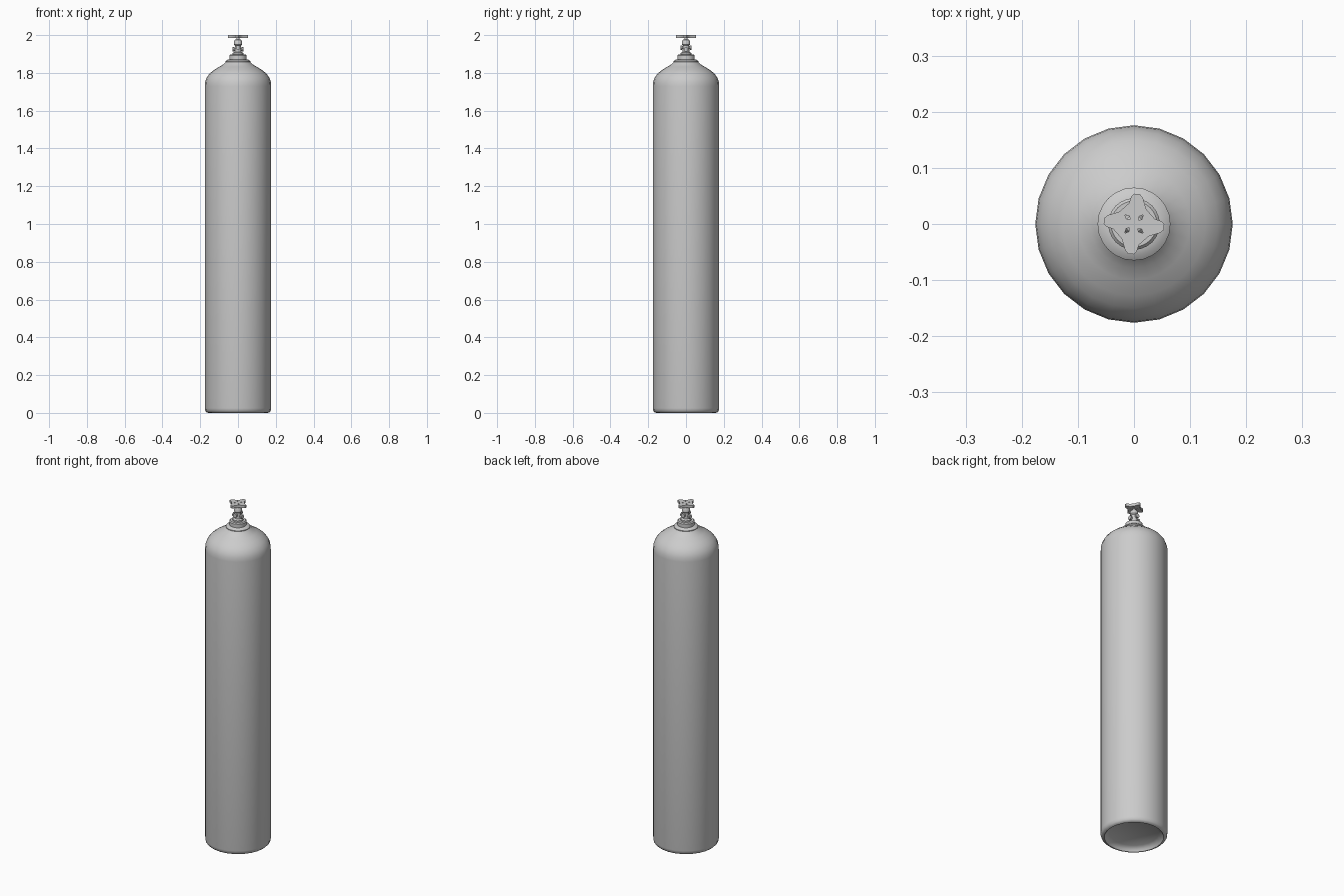
import bpy, bmesh, math
from mathutils import Matrix

if "Cube" in bpy.data.objects:
    bpy.data.objects.remove(bpy.data.objects["Cube"])


def finish(obj, angle=35):
    bpy.ops.object.select_all(action='DESELECT')
    obj.select_set(True)
    bpy.context.view_layer.objects.active = obj
    bpy.ops.object.shade_smooth_by_angle(angle=math.radians(angle))


def lathe(name, profile, sides, matrix=Matrix()):
    """Revolve (radius, height) points around z; zero radius closes an end."""
    bm = bmesh.new()
    verts = [bm.verts.new((r, 0, z)) for r, z in profile]
    edges = [bm.edges.new(p) for p in zip(verts, verts[1:])]
    bmesh.ops.spin(bm, geom=verts + edges, cent=(0, 0, 0), axis=(0, 0, 1),
                   angle=math.tau, steps=sides, use_merge=False)
    bmesh.ops.remove_doubles(bm, verts=bm.verts, dist=0.0001)
    bmesh.ops.recalc_face_normals(bm, faces=bm.faces)
    bm.transform(matrix)
    mesh = bpy.data.meshes.new(name)
    bm.to_mesh(mesh)
    bm.free()
    obj = bpy.data.objects.new(name, mesh)
    bpy.context.collection.objects.link(obj)
    finish(obj)
    return obj


# Tank with recessed base, straight wall and flared shoulder
lathe("tank", [(0, 0.03), (0.13, 0.025), (0.15, 0.012), (0.156, 0), (0.165, 0.002),
               (0.173, 0.01), (0.176, 0.025), (0.176, 1.73), (0.174, 1.752),
               (0.166, 1.775), (0.15, 1.797), (0.128, 1.815), (0.1, 1.832),
               (0.078, 1.845), (0.064, 1.86), (0, 1.86)], 24)

# Stepped neck collar
lathe("neck_collar", [(0, 1.855), (0.065, 1.855), (0.065, 1.863), (0.055, 1.87),
                      (0.046, 1.872), (0.046, 1.893), (0.041, 1.898), (0, 1.898)], 24)

# Valve body with a bulge and packing nut
lathe("valve_body", [(0, 1.89), (0.03, 1.89), (0.028, 1.905), (0.018, 1.911),
                     (0.017, 1.945), (0.022, 1.951), (0.022, 1.965), (0.016, 1.975),
                     (0.008, 1.978), (0.008, 1.99), (0, 1.99)], 12)

# Side outlets on the valve
for i in range(4):
    height = 1.934 if i % 2 else 1.924
    place = (Matrix.Translation((0, 0, height)) @ Matrix.Rotation(i * math.pi / 2, 4, 'Z')
             @ Matrix.Rotation(math.pi / 2, 4, 'Y'))
    lathe(f"valve_outlet_{i + 1}", [(0, 0.01), (0.008, 0.01), (0.008, 0.02), (0.012, 0.022),
                                    (0.012, 0.03), (0, 0.03)], 10, place)

# Four-lobed handwheel with slots, as a filled and extruded outline
curve = bpy.data.curves.new("handwheel", 'CURVE')
curve.dimensions = '2D'
curve.fill_mode = 'BOTH'
curve.extrude = 0.0075


def add_outline(points):
    spline = curve.splines.new('POLY')
    spline.points.add(len(points) - 1)
    for p, (x, y) in zip(spline.points, points):
        p.co = (x, y, 0, 1)
    spline.use_cyclic_u = True


def turned(points, a):
    return [(x * math.cos(a) - y * math.sin(a), x * math.sin(a) + y * math.cos(a))
            for x, y in points]


lobe = [(0.022, 0.026), (0.016, 0.046), (0.011, 0.053), (0, 0.054), (-0.005, 0.049),
        (-0.009, 0.037), (-0.018, 0.029)]
slot = [(0.011, -0.002), (0.016, -0.004), (0.023, 0), (0.016, 0.003)]
add_outline([p for i in range(4) for p in turned(lobe, i * math.pi / 2)])
for i in range(4):
    add_outline(turned(slot, math.radians(45 + 90 * i)))
wheel = bpy.data.objects.new("handwheel", curve)
bpy.context.collection.objects.link(wheel)
wheel.location.z = 1.9925
bpy.ops.object.select_all(action='DESELECT')
wheel.select_set(True)
bpy.context.view_layer.objects.active = wheel
bpy.ops.object.convert(target='MESH')
finish(bpy.context.view_layer.objects.active)
